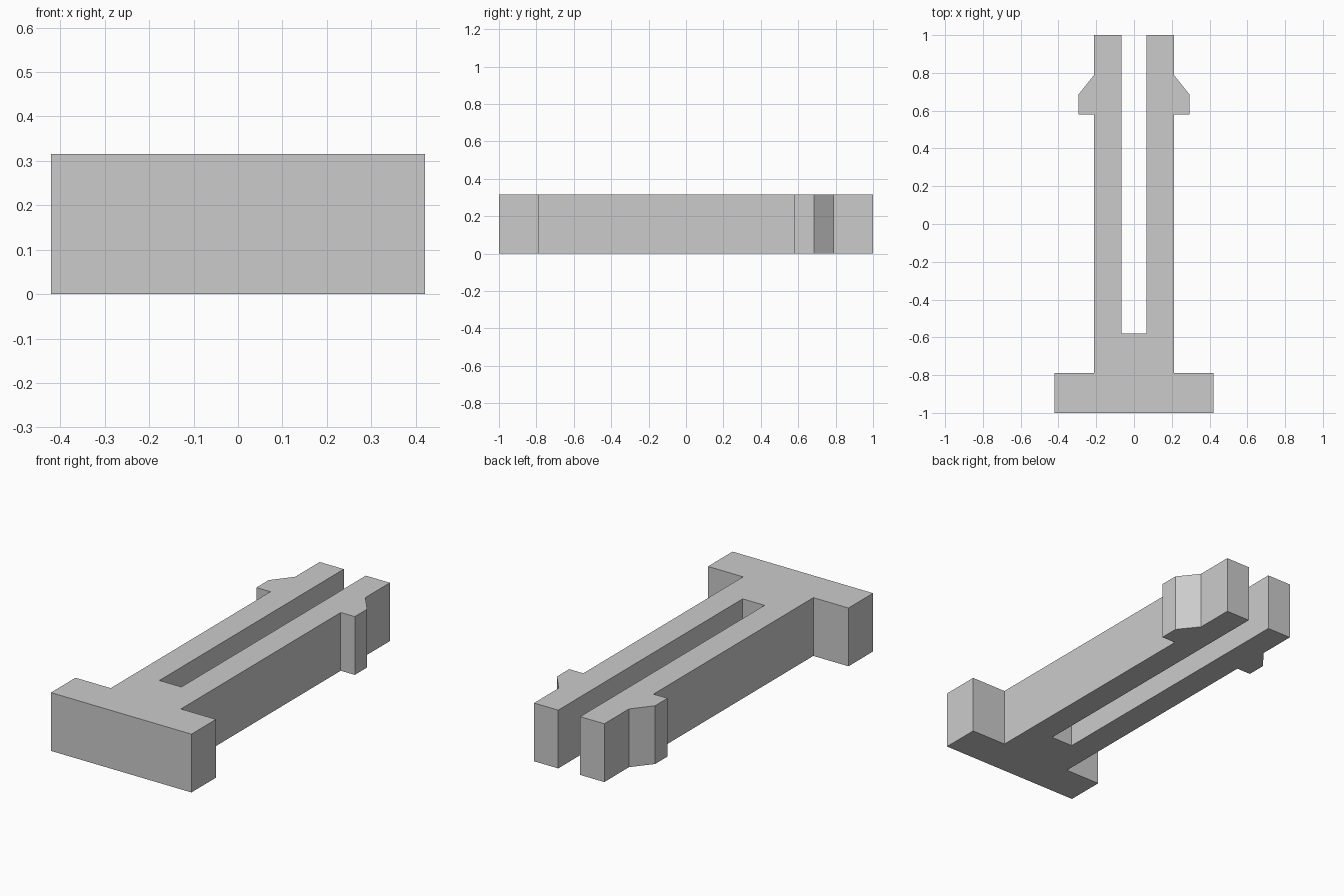
import bpy
import bmesh

cube = bpy.data.objects.get("Cube")
if cube:
    bpy.data.objects.remove(cube, do_unlink=True)

U = 1 / 19          # design unit
HEIGHT = 6 * U

grey = bpy.data.materials.new("plain_grey")
grey.use_nodes = True
colour = (0.6, 0.6, 0.6, 1)
grey.diffuse_color = colour
grey.node_tree.nodes["Principled BSDF"].inputs["Base Color"].default_value = colour

# Right half outline: head, shaft, barb, prong tip, slot
half = [(8, -19), (8, -15), (4, -15), (4, 11), (5.6, 11), (5.6, 13),
        (4, 15), (4, 19), (1.25, 19), (1.25, -11)]
outline = half + [(-x, y) for x, y in reversed(half)]

# Extrude the mirrored outline into one solid clip
bm = bmesh.new()
base = bm.faces.new([bm.verts.new((x * U, y * U, 0)) for x, y in outline])
top = bmesh.ops.extrude_face_region(bm, geom=[base])["geom"]
bmesh.ops.translate(bm, vec=(0, 0, HEIGHT),
                    verts=[v for v in top if isinstance(v, bmesh.types.BMVert)])
bmesh.ops.recalc_face_normals(bm, faces=bm.faces)

mesh = bpy.data.meshes.new("split_clip_pin")
bm.to_mesh(mesh)
bm.free()
mesh.materials.append(grey)
pin = bpy.data.objects.new("split_clip_pin", mesh)
bpy.context.collection.objects.link(pin)
